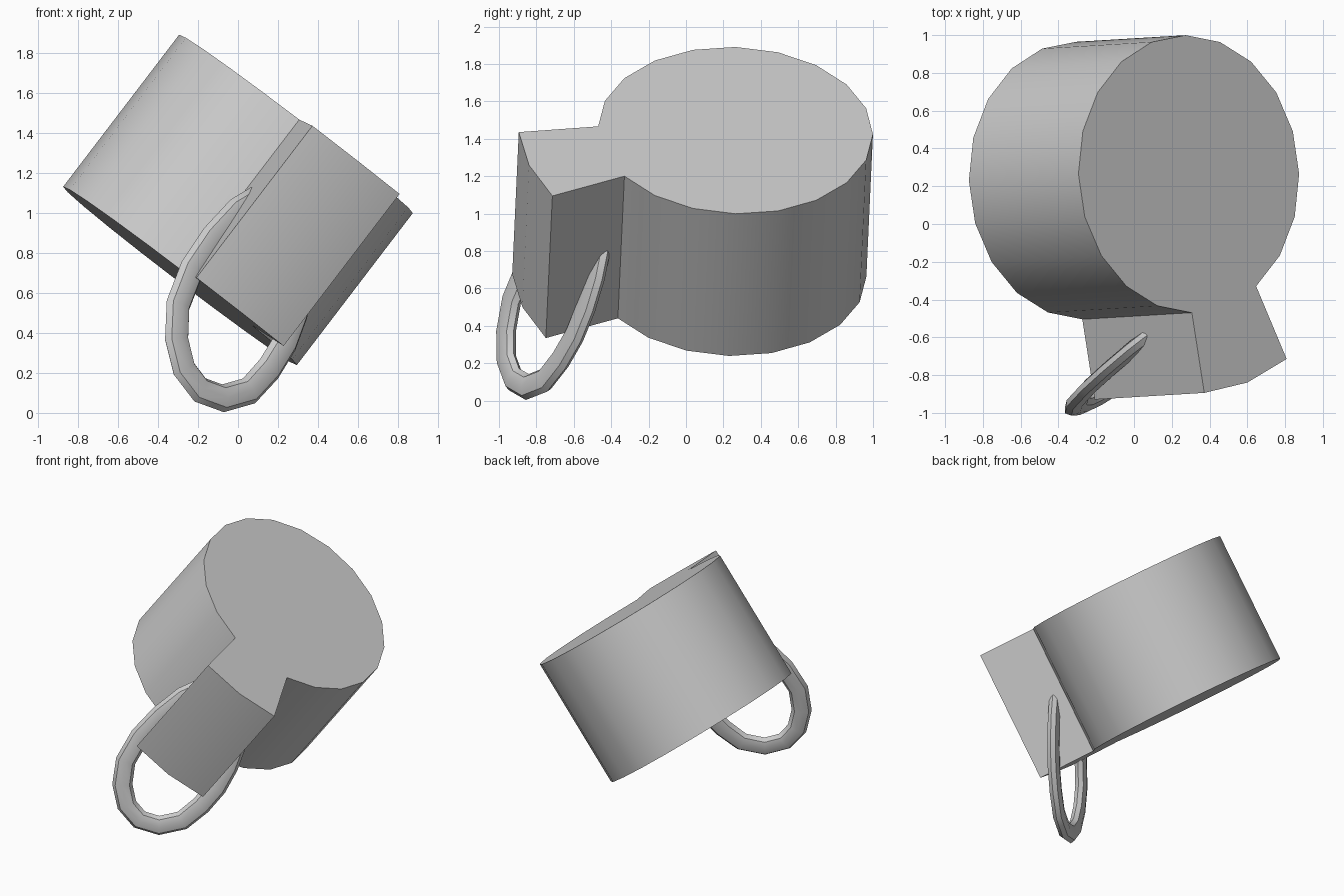
import bpy, bmesh, math
from mathutils import Vector, Matrix

if "Cube" in bpy.data.objects:
    bpy.data.objects.remove(bpy.data.objects["Cube"])


def finish(bm, name, angle):
    bmesh.ops.recalc_face_normals(bm, faces=bm.faces[:])
    mesh = bpy.data.meshes.new(name)
    bm.to_mesh(mesh)
    bm.free()
    ob = bpy.data.objects.new(name, mesh)
    bpy.context.collection.objects.link(ob)
    bpy.ops.object.select_all(action='DESELECT')
    bpy.context.view_layer.objects.active = ob
    ob.select_set(True)
    bpy.ops.object.shade_smooth_by_angle(angle=math.radians(angle))
    return ob


# Tilted frame of the drum: axis n, e1 points downhill, e2 to the back
axis = Vector((0.58, 0.035, 0.76))
n = axis.normalized()
e1 = Vector((0, 1, 0)).cross(n).normalized()
e2 = n.cross(e1)
bottom = Vector((-0.29, 0.23, 0.685))


def polar(radius, deg):
    # angle measured from the front (-e2) towards e1
    a = math.radians(deg)
    return bottom + radius * (math.sin(a) * e1 - math.cos(a) * e2)


# Drum with lug: 20-sided circle, two segments replaced by the lug
profile = [polar(0.735, 18 * k) for k in range(2, 21)]
profile += [polar(1.162, 18 + d) for d in (-14.5, 0, 14.5)]
bm = bmesh.new()
low = [bm.verts.new(p) for p in profile]
high = [bm.verts.new(p + axis) for p in profile]
bm.faces.new(low)
bm.faces.new(high)
for i in range(len(low)):
    j = (i + 1) % len(low)
    bm.faces.new((low[i], low[j], high[j], high[i]))
finish(bm, "drum_with_lug", 30)

# Oval ring through the lug: centre line as (x, z) in a slanted plane
path = [(0.0, 1.01), (-0.125, 0.875), (-0.23, 0.72), (-0.30, 0.54),
        (-0.307, 0.37), (-0.27, 0.22), (-0.19, 0.115), (-0.075, 0.073),
        (0.055, 0.11), (0.155, 0.22), (0.235, 0.35), (0.29, 0.50),
        (0.325, 0.66), (0.335, 0.79), (0.30, 0.93), (0.20, 1.05),
        (0.08, 1.06)]
pts = [Vector((x, -0.95 + 0.684 * (x + 0.30) + 0.152 * (z - 0.42), z)) for x, z in path]
ring_n = Vector((-0.684, 1, -0.152)).normalized()
SIDES = 8
bm = bmesh.new()
loops = []
for i, p in enumerate(pts):
    tangent = (pts[(i + 1) % len(pts)] - pts[i - 1]).normalized()
    m = tangent.cross(ring_n)
    loops.append([bm.verts.new(p + 0.07 * math.cos(a) * m + 0.042 * math.sin(a) * ring_n)
                  for a in (2 * math.pi * k / SIDES for k in range(SIDES))])
for i, cur in enumerate(loops):
    nxt = loops[(i + 1) % len(loops)]
    for k in range(SIDES):
        q = (k + 1) % SIDES
        bm.faces.new((cur[k], cur[q], nxt[q], nxt[k]))
finish(bm, "ring", 30)
